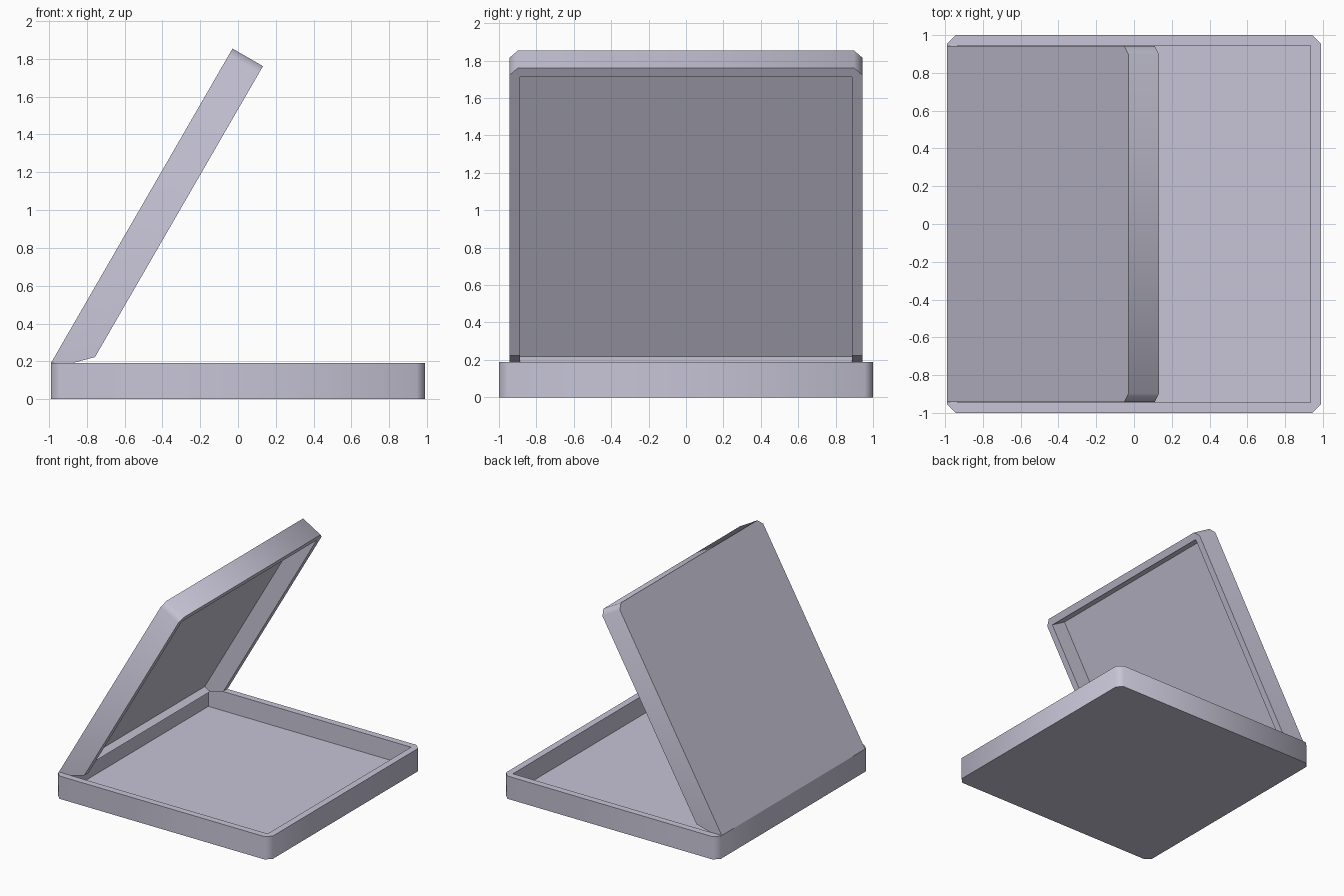
import bpy, bmesh, math
from mathutils import Matrix, Vector

if "Cube" in bpy.data.objects:
    bpy.data.objects.remove(bpy.data.objects["Cube"])

mat = bpy.data.materials.new("pale violet grey")
mat.diffuse_color = (0.57, 0.555, 0.67, 1)
mat.use_nodes = True
mat.node_tree.nodes["Principled BSDF"].inputs["Base Color"].default_value = mat.diffuse_color

CH = 0.045    # corner chamfer


def tray(x0, x1, hy, height, floor, wall, chamfer_back=True):
    """Open tray with chamfered outer corners and a square inner recess."""
    bm = bmesh.new()
    corners = [(x0, -hy), (x1, -hy), (x1, hy), (x0, hy)]
    cx = (x0 + x1) / 2
    outer, inner = [], []
    for i, (x, y) in enumerate(corners):
        sx, sy = (1 if x > cx else -1), (1 if y > 0 else -1)
        inner.append((x - sx * wall, y - sy * wall))
        if x == x0 and not chamfer_back:
            outer.append([(x, y)])
        else:
            a, b = (x - sx * CH, y), (x, y - sy * CH)
            outer.append([b, a] if i % 2 == 0 else [a, b])

    def ring(z):
        return [[bm.verts.new((*p, z)) for p in c] for c in outer]

    low, top = ring(0), ring(height)
    in_low = [bm.verts.new((*p, floor)) for p in inner]
    in_top = [bm.verts.new((*p, height)) for p in inner]
    lo, hi = sum(low, []), sum(top, [])
    n = len(lo)
    bm.faces.new(lo[::-1])                      # underside
    bm.faces.new(in_low)                        # recess floor
    for i in range(n):                          # outer walls
        j = (i + 1) % n
        bm.faces.new((lo[i], lo[j], hi[j], hi[i]))
    for i in range(4):                          # inner walls and rim
        j = (i + 1) % 4
        bm.faces.new((in_low[j], in_low[i], in_top[i], in_top[j]))
        bm.faces.new((top[i][-1], top[j][0], in_top[j], in_top[i]))
        if len(top[i]) == 2:
            bm.faces.new((top[i][0], top[i][1], in_top[i]))
    bmesh.ops.recalc_face_normals(bm, faces=bm.faces)
    for f in bm.faces:
        f.smooth = True
    for e in bm.edges:                          # only chamfers shade smoothly
        e.smooth = e.calc_face_angle() < math.radians(50)
    return bm


def finish(bm, name):
    bmesh.ops.recalc_face_normals(bm, faces=bm.faces)
    me = bpy.data.meshes.new(name)
    bm.to_mesh(me)
    bm.free()
    me.materials.append(mat)
    bpy.context.collection.objects.link(bpy.data.objects.new(name, me))


# Base tray
finish(tray(-0.99, 0.99, 1.0, 0.19, 0.03, 0.056), "base")

# Lid: local x runs up from the hinge, local z points into the recess
lid = tray(0, 1.922, 0.943, 0.186, 0.04, 0.056, chamfer_back=False)
# Bevelled cut at the hinge end
cut = bmesh.ops.bisect_plane(lid, geom=lid.verts[:] + lid.edges[:] + lid.faces[:],
                             plane_co=(0, 0, 0.041), plane_no=(-1, 0, 1),
                             clear_outer=True)
rim = [e for e in lid.edges if e.is_boundary]
bmesh.ops.holes_fill(lid, edges=rim, sides=0)
for e in rim:
    e.smooth = False
# Open the lid at 60 degrees about the back edge of the base
c, s = 0.5, math.sqrt(3) / 2
lid.transform(Matrix(((c, 0, s, -0.99), (0, 1, 0, 0), (s, 0, -c, 0.19), (0, 0, 0, 1))))
finish(lid, "lid")
